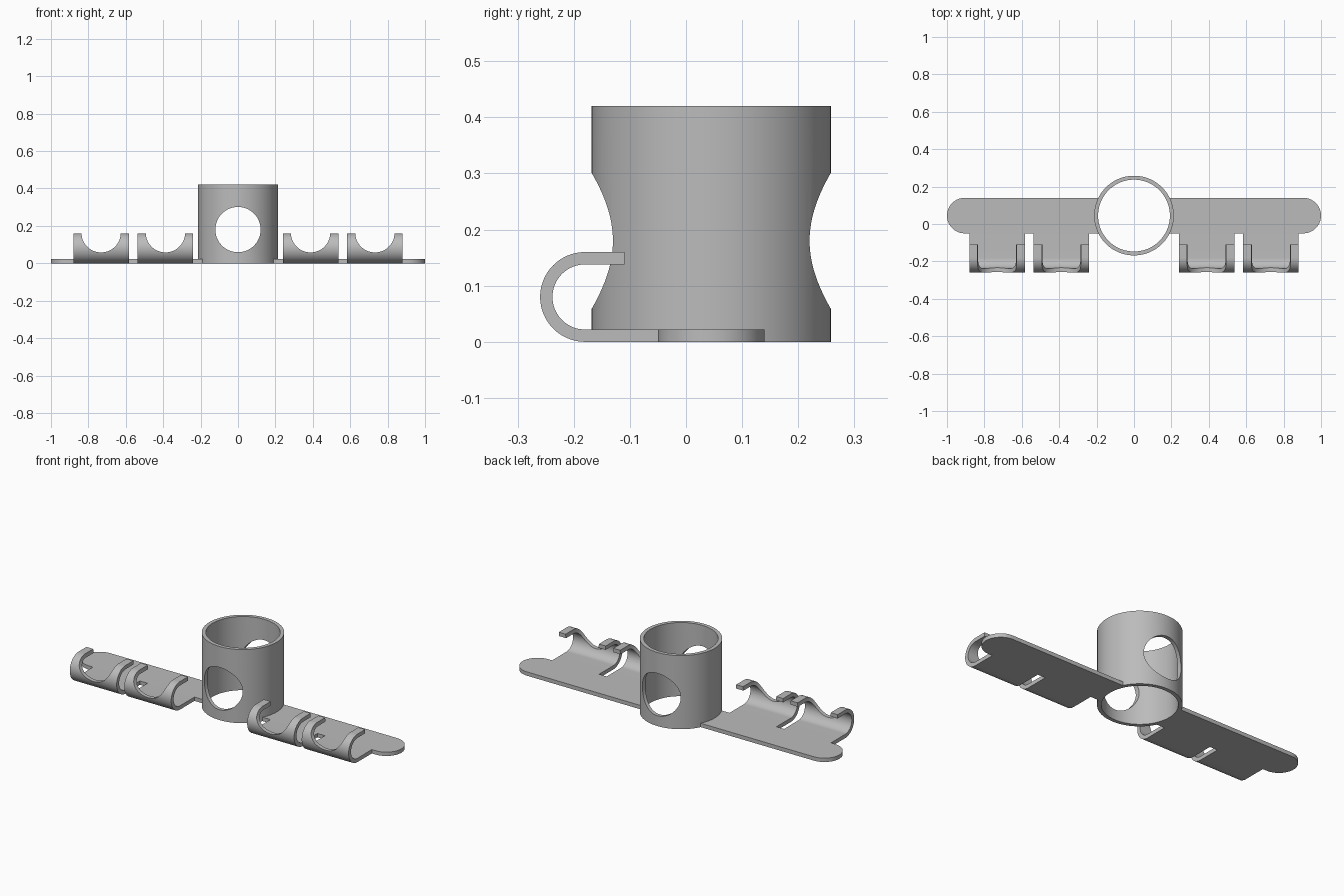
import bpy, bmesh
from math import pi, sin, cos
from mathutils import Matrix, Vector

if "Cube" in bpy.data.objects:
    bpy.data.objects.remove(bpy.data.objects["Cube"])

THICK = 0.022
TUBE_Y, TUBE_R, TUBE_IN, TUBE_H = 0.045, 0.213, 0.192, 0.42
HOOK_R, HOOK_Y = 0.08, -0.18

grey = bpy.data.materials.new("plain grey")
grey.use_nodes = True
colour = (0.5, 0.5, 0.5, 1)
grey.diffuse_color = colour
grey.node_tree.nodes["Principled BSDF"].inputs["Base Color"].default_value = colour


def arc(cx, cy, r, start, end, n):
    return [(cx + r * cos(start + (end - start) * i / n),
             cy + r * sin(start + (end - start) * i / n)) for i in range(n + 1)]


def circle(cx, cy, r, n=96):
    return arc(cx, cy, r, 0, 2 * pi, n)[:-1]


def prism(name, outline, place, direction):
    """Solid made by sweeping an outline, set in space by place(u, v), along direction."""
    bm = bmesh.new()
    face = bm.faces.new([bm.verts.new(place(u, v)) for u, v in outline])
    swept = bmesh.ops.extrude_face_region(bm, geom=[face])["geom"]
    bmesh.ops.translate(bm, vec=Vector(direction),
                        verts=[g for g in swept if isinstance(g, bmesh.types.BMVert)])
    bmesh.ops.recalc_face_normals(bm, faces=bm.faces)
    mesh = bpy.data.meshes.new(name)
    bm.to_mesh(mesh)
    bm.free()
    mesh.materials.append(grey)
    obj = bpy.data.objects.new(name, mesh)
    bpy.context.collection.objects.link(obj)
    return obj


def combine(obj, tool, operation):
    """Apply a boolean and drop the tool."""
    mod = obj.modifiers.new("bool", "BOOLEAN")
    mod.operation, mod.object, mod.solver = operation, tool, "EXACT"
    bpy.context.view_layer.objects.active = obj
    bpy.ops.object.modifier_apply(modifier=mod.name)
    bpy.data.objects.remove(tool)


def upright(z):
    return lambda u, v: (u, v, z)


def across(y):
    return lambda u, v: (u, y, v)


# Open tube with a round window through front and back
tube = prism("tube", circle(0, TUBE_Y, TUBE_R), upright(0), (0, 0, TUBE_H))
combine(tube, prism("bore", circle(0, TUBE_Y, TUBE_IN), upright(-0.1), (0, 0, 1)), "DIFFERENCE")
combine(tube, prism("window", circle(0, 0.18, 0.121), across(-1), (0, 2, 0)), "DIFFERENCE")

# Long round-ended plate, interrupted by the tube
end_r = 0.095
outline = (arc(1 - end_r, TUBE_Y, end_r, -pi / 2, pi / 2, 32)
           + arc(end_r - 1, TUBE_Y, end_r, pi / 2, 3 * pi / 2, 32))
plate = prism("mounting_plate", outline, upright(0), (0, 0, THICK))
combine(plate, prism("gap", circle(0, TUBE_Y, TUBE_R - 0.001), upright(-0.1), (0, 0, 1)), "DIFFERENCE")

# Curled hooks, each with a round notch that leaves two prongs
root, tip = TUBE_Y - end_r, -0.11
profile = ([(root, THICK), (root, 0)]
           + arc(HOOK_Y, HOOK_R, HOOK_R, 3 * pi / 2, pi / 2, 32)
           + [(tip, 2 * HOOK_R), (tip, 2 * HOOK_R - THICK)]
           + arc(HOOK_Y, HOOK_R, HOOK_R - THICK, pi / 2, 3 * pi / 2, 32))
parts = [tube, plate]
for side, label in ((1, "left"), (-1, "right")):
    for middle, spot in ((0.388, "inner"), (0.732, "outer")):
        x, half = side * middle, 0.148
        hook = prism(f"{label}_{spot}_hook", profile,
                     lambda u, v: (x - half, u, v), (2 * half, 0, 0))
        notch = (arc(x, 0.163, 0.105, pi, 2 * pi, 48)
                 + [(x + 0.105, 0.3), (x - 0.105, 0.3)])
        combine(hook, prism("notch", notch, across(-1), (0, 2, 0)), "DIFFERENCE")
        parts.append(hook)

# Smooth curves, sharp edges
bpy.ops.object.select_all(action="DESELECT")
for obj in parts:
    obj.select_set(True)
bpy.context.view_layer.objects.active = tube
bpy.ops.object.shade_smooth_by_angle(angle=pi / 6)
